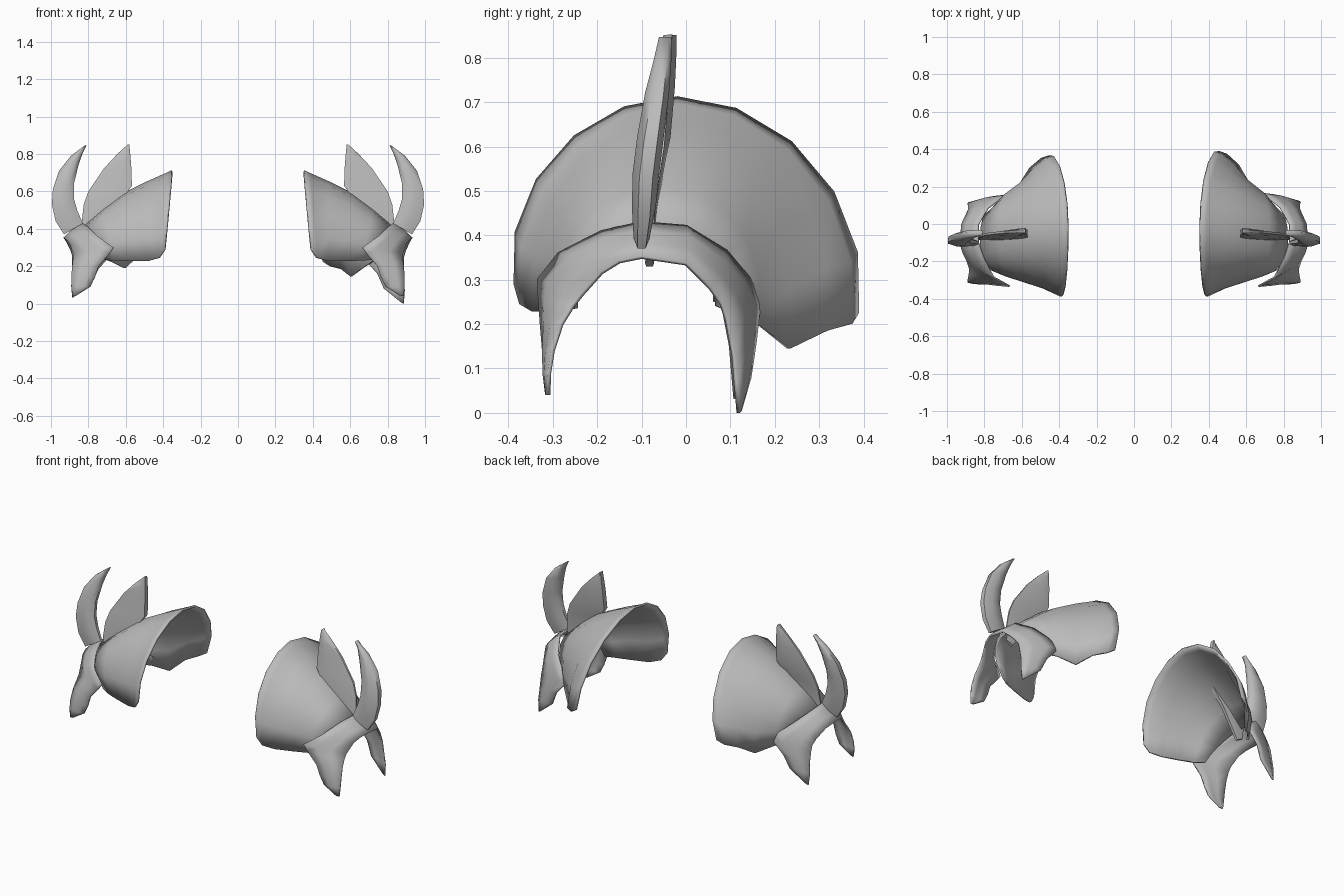
import bpy, bmesh, math
from mathutils import Vector

if "Cube" in bpy.data.objects:
    bpy.data.objects.remove(bpy.data.objects["Cube"])

COLOR = (0.5, 0.5, 0.5, 1)
steel = bpy.data.materials.new("plain_grey")
steel.use_nodes = True
steel.diffuse_color = COLOR
steel.node_tree.nodes["Principled BSDF"].inputs["Base Color"].default_value = COLOR


def place(p, side):
    """Put a point on one side; the right guard is a little shorter at the back."""
    x, y, z = p
    if side < 0 and y > 0:
        z += 0.54 * y * max(0, 0.5 - z)
        y *= 0.94
    return side * x, y, z


def loft(name, rows, side, closed=False, thickness=0, sharp=None):
    """Skin rows of points; closed rows make a capped solid."""
    bm = bmesh.new()
    grid = [[bm.verts.new(place(p, side)) for p in row] for row in rows]
    n = len(grid[0])
    for a, b in zip(grid, grid[1:]):
        for i in range(n if closed else n - 1):
            j = (i + 1) % n
            bm.faces.new((a[i], a[j], b[j], b[i]))
    if closed:
        bm.faces.new(grid[0])
        bm.faces.new(grid[-1])
    bmesh.ops.recalc_face_normals(bm, faces=bm.faces)
    mesh = bpy.data.meshes.new(name)
    bm.to_mesh(mesh)
    bm.free()
    mesh.materials.append(steel)
    obj = bpy.data.objects.new(name, mesh)
    bpy.context.collection.objects.link(obj)
    bpy.ops.object.select_all(action="DESELECT")
    obj.select_set(True)
    bpy.context.view_layer.objects.active = obj
    if thickness:
        mod = obj.modifiers.new("thickness", "SOLIDIFY")
        mod.thickness = thickness
        mod.offset = 0
    if sharp:
        bpy.ops.object.shade_smooth_by_angle(angle=math.radians(sharp))
    else:
        bpy.ops.object.shade_smooth()
    return obj


def arch(top, front, back, power, steps=5, reach=math.radians(99)):
    """Rib from the front hem over the crown to the back hem; low power is boxier."""
    pts = []
    for k in range(-steps, steps + 1):
        end = front if k < 0 else back
        a = abs(k) / steps * reach
        rise = (math.cos(a) - math.cos(reach)) / (1 - math.cos(reach))
        rise = rise ** power
        pts.append((top[0] + (end[0] - top[0]) * (1 - rise),
                    top[1] + (end[1] - top[1]) * math.sin(a) ** power,
                    end[2] + (top[2] - end[2]) * rise))
    return pts


def blade_rows(edges, profile):
    """Cross-sections between an inner and an outer edge: x, z, x, z, y, half thickness."""
    rows = []
    for xi, zi, xo, zo, y, t in edges:
        def at(u, v):
            return xi + (xo - xi) * u, y + v * t, zi + (zo - zi) * u
        rows.append([at(u, v) for u, v in profile] +
                    [at(u, -v) for u, v in reversed(profile)])
    return rows


# Dome ribs from the neck rim outwards: crown, front hem, back hem, power
DOME = [
    ((.352, -.02, .708), (.39, -.388, .29), (.455, .39, .225), 1.05),
    ((.385, -.02, .692), (.42, -.375, .245), (.495, .375, .20), 1.05),
    ((.48, -.03, .65), (.48, -.345, .228), (.555, .32, .185), 1),
    ((.61, -.04, .585), (.58, -.31, .228), (.605, .235, .145), .95),
    ((.72, -.06, .50), (.66, -.28, .23), (.68, .165, .20), .9),
    ((.82, -.09, .41), (.71, -.25, .235), (.745, .07, .24), .82),
]

# Collar stations from front fang to back fang: inner edge, outer edge
COLLAR = [
    ((.866, -.313, .043), (.885, -.31, .04)),
    ((.79, -.317, .09), (.89, -.308, .09)),
    ((.765, -.32, .14), (.89, -.30, .14)),
    ((.745, -.325, .20), (.885, -.28, .20)),
    ((.69, -.33, .265), (.88, -.255, .24)),
    ((.665, -.332, .30), (.88, -.235, .265)),
    ((.75, -.285, .36), (.895, -.19, .315)),
    ((.80, -.19, .408), (.915, -.15, .34)),
    ((.83, -.10, .428), (.93, -.10, .35)),
    ((.83, 0, .42), (.92, 0, .335)),
    ((.78, .09, .365), (.895, .055, .28)),
    ((.72, .14, .305), (.885, .08, .245)),
    ((.665, .165, .25), (.885, .092, .21)),
    ((.745, .155, .16), (.885, .107, .13)),
    ((.78, .143, .08), (.89, .112, .07)),
    ((.87, .122, .008), (.885, .118, 0)),
]

HORN = [
    (.83, .43, .93, .37, -.10, .018),
    (.86, .50, .975, .44, -.095, .027),
    (.877, .56, .995, .53, -.09, .03),
    (.877, .64, .99, .61, -.08, .03),
    (.853, .74, .957, .71, -.065, .027),
    (.832, .80, .893, .79, -.053, .02),
    (.81, .845, .817, .847, -.047, .014),
]

FIN = [
    (.79, .33, .83, .35, -.082, .010),
    (.69, .488, .835, .44, -.075, .012),
    (.60, .582, .825, .53, -.065, .018),
    (.567, .63, .80, .60, -.055, .02),
    (.571, .74, .715, .725, -.045, .02),
    (.576, .80, .645, .80, -.04, .018),
    (.581, .85, .588, .852, -.036, .015),
]

ROUND = [(0, .35), (.25, .9), (.6, 1), (1, .5)]
LENS = [(0, .75), (.35, 1), (1, .3)]

for side, word in ((1, "left"), (-1, "right")):
    loft(word + "_shoulder_dome", [arch(*rib) for rib in DOME], side, thickness=.012)

    # Collar saddle with a slightly raised middle
    rows = []
    for inner, outer in COLLAR:
        a, b = Vector(inner), Vector(outer)
        out = Vector((0, a.y + .1, max(0, a.z - .2))).normalized()
        bulge = out * (b - a).length * .05
        rows.append([a, a.lerp(b, .33) + bulge, a.lerp(b, .67) + bulge, b])
    loft(word + "_collar", rows, side, thickness=.009, sharp=60)

    loft(word + "_horn", blade_rows(HORN, ROUND), side, closed=True, sharp=60)
    loft(word + "_fin", blade_rows(FIN, LENS), side, closed=True, sharp=60)
